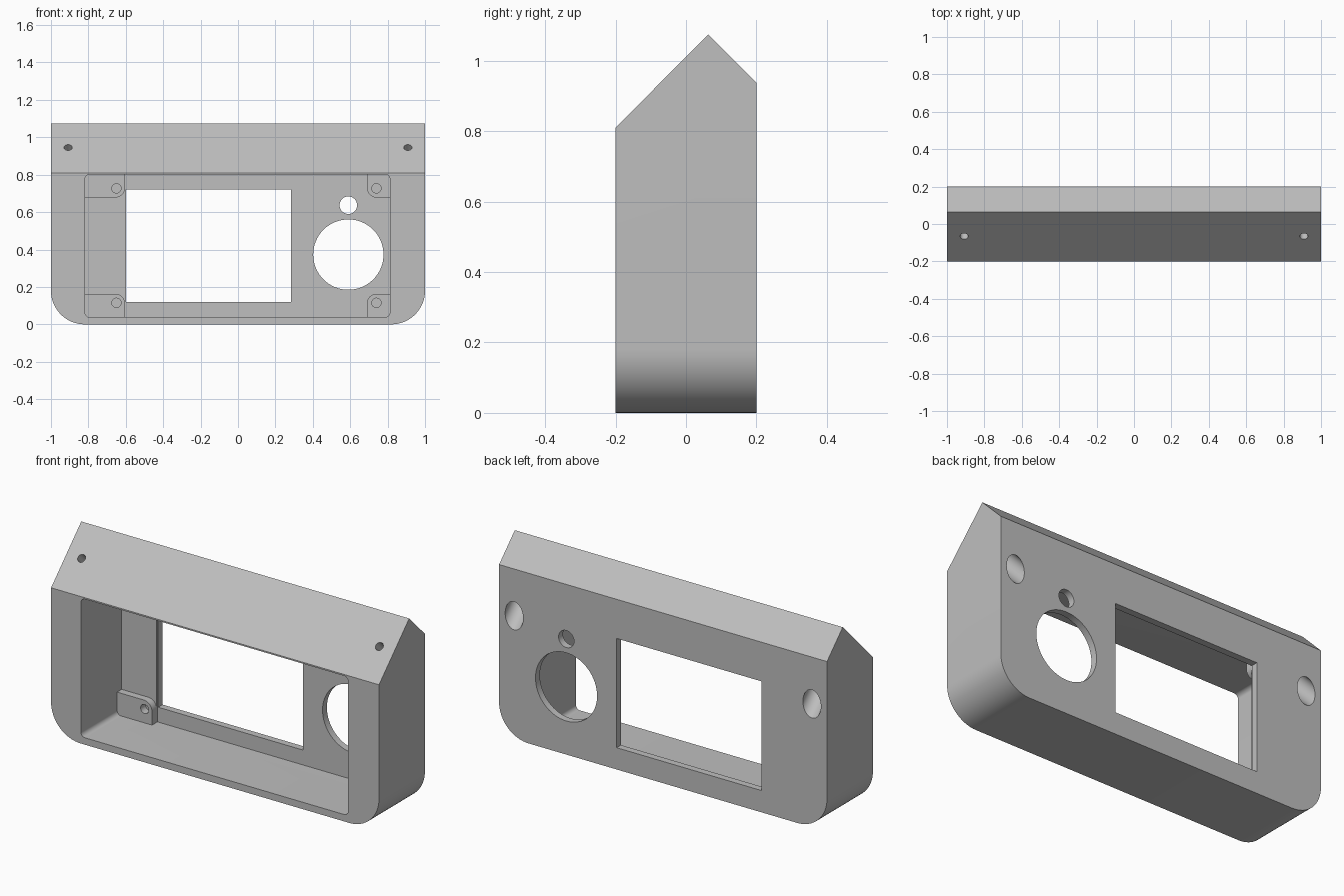
import bpy, bmesh
from math import pi, sin, cos
from mathutils import Vector

cube = bpy.data.objects.get("Cube")
if cube:
    bpy.data.objects.remove(cube)

grey = bpy.data.materials.new("plain grey")
grey.use_nodes = True
grey.diffuse_color = (0.52, 0.52, 0.52, 1)
grey.node_tree.nodes["Principled BSDF"].inputs["Base Color"].default_value = grey.diffuse_color


def add_object(name, bm):
    bmesh.ops.recalc_face_normals(bm, faces=bm.faces)
    mesh = bpy.data.meshes.new(name)
    bm.to_mesh(mesh)
    bm.free()
    mesh.materials.append(grey)
    obj = bpy.data.objects.new(name, mesh)
    bpy.context.collection.objects.link(obj)
    return obj


def extrude(points, shift):
    bm = bmesh.new()
    face = bm.faces.new([bm.verts.new(p) for p in points])
    result = bmesh.ops.extrude_face_region(bm, geom=[face])
    bmesh.ops.translate(bm, vec=shift,
                        verts=[v for v in result["geom"] if isinstance(v, bmesh.types.BMVert)])
    # The source face stays as the cap when it is still part of the shell
    if not any(set(f.verts) == set(points_v) for f in bm.faces for points_v in [face.verts]):
        bm.faces.new(face.verts)
    return bm


def box(name, x0, x1, z0, z1, y0, y1, radii=(0, 0, 0, 0)):
    """Block along y; radii run bottom left, bottom right, top right, top left."""
    corners = ((x0, z0, 1, 1), (x1, z0, -1, 1), (x1, z1, -1, -1), (x0, z1, 1, -1))
    points = []
    for i, ((x, z, sx, sz), r) in enumerate(zip(corners, radii)):
        if r == 0:
            points.append((x, y0, z))
            continue
        for k in range(9):
            a = pi + i * pi / 2 + k * pi / 16
            points.append((x + sx * r + r * cos(a), y0, z + sz * r + r * sin(a)))
    return add_object(name, extrude(points, (0, y1 - y0, 0)))


def bore(name, start, end, radius, sides=48):
    start, end = Vector(start), Vector(end)
    axis = end - start
    bm = bmesh.new()
    bmesh.ops.create_cone(bm, cap_ends=True, segments=sides, radius1=radius,
                          radius2=radius, depth=axis.length)
    turn = Vector((0, 0, 1)).rotation_difference(axis).to_matrix()
    bmesh.ops.rotate(bm, matrix=turn, verts=bm.verts)
    bmesh.ops.translate(bm, vec=(start + end) / 2, verts=bm.verts)
    return add_object(name, bm)


def combine(target, tool, operation="DIFFERENCE"):
    mod = target.modifiers.new(tool.name, "BOOLEAN")
    mod.operation, mod.solver, mod.object = operation, "EXACT", tool
    bpy.context.view_layer.objects.active = target
    bpy.ops.object.modifier_apply(modifier=mod.name)
    bpy.data.objects.remove(tool)


# Housing: gabled side profile with rounded lower corners
profile = [(-0.2, 0), (-0.2, 0.81), (0.063, 1.075), (0.2, 0.938), (0.2, 0)]
bm = extrude([(-1, y, z) for y, z in profile], (2, 0, 0))
low = [e for e in bm.edges
       if all(v.co.z < 0.001 for v in e.verts) and abs(e.verts[0].co.x - e.verts[1].co.x) < 0.001]
bmesh.ops.bevel(bm, geom=low, offset=0.18, segments=16, profile=0.5, affect="EDGES")
housing = add_object("housing", bm)

# Front pocket, with a slightly deeper floor right of the step
combine(housing, box("pocket", -0.818, 0.812, 0.038, 0.802, -0.3, 0.155, [0.025] * 4))
combine(housing, box("deep_pocket", -0.605, 0.812, 0.038, 0.802, 0.1, 0.162,
                     (0, 0.025, 0.025, 0)))

# Corner screw pads, rounded on the corner facing the middle
for side, x0, x1, hole_x in (("right", -0.84, -0.605, -0.65), ("left", 0.69, 0.83, 0.74)):
    for level, z0, z1, hole_z in (("lower", 0.02, 0.163, 0.115), ("upper", 0.678, 0.82, 0.727)):
        inner = {("right", "lower"): 2, ("right", "upper"): 1,
                 ("left", "lower"): 3, ("left", "upper"): 0}[side, level]
        radii = [0.05 if i == inner else 0 for i in range(4)]
        combine(housing, box("screw_pad", x0, x1, z0, z1, 0.115, 0.18, radii), "UNION")
        combine(housing, bore("pad_hole", (hole_x, 0, hole_z), (hole_x, 0.158, hole_z), 0.025, 24))

# Display window and the two round openings
combine(housing, box("window", -0.6, 0.283, 0.12, 0.722, 0.08, 0.3))
combine(housing, bore("large_opening", (0.59, 0.08, 0.373), (0.59, 0.3, 0.373), 0.188, 64))
combine(housing, bore("small_opening", (0.59, 0.08, 0.637), (0.59, 0.3, 0.637), 0.047, 32))

# Slanted mounting holes, square to the front slope and widened from the back
for x in (-0.908, 0.908):
    def along(y):
        return (x, y, 0.88 - y)
    combine(housing, bore("mount_hole", along(-0.2), along(0.15), 0.022, 24))
    combine(housing, bore("mount_counterbore", along(0.01), along(0.4), 0.055, 40))

bpy.ops.object.select_all(action="DESELECT")
housing.select_set(True)
bpy.context.view_layer.objects.active = housing
bpy.ops.object.shade_smooth_by_angle(angle=pi / 6)
